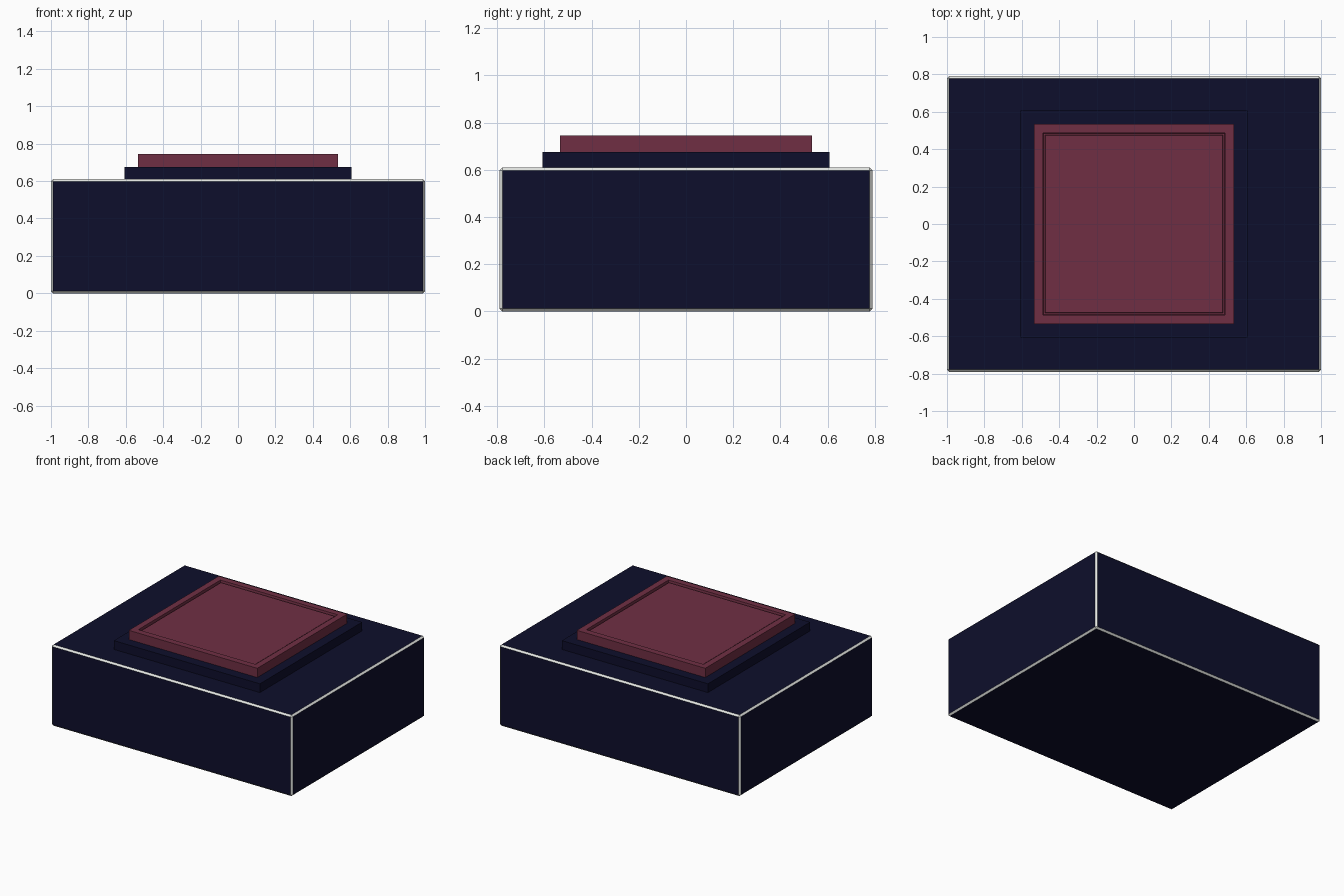
import bpy, bmesh

if "Cube" in bpy.data.objects:
    bpy.data.objects.remove(bpy.data.objects["Cube"])


def material(name, rgb):
    m = bpy.data.materials.new(name)
    m.diffuse_color = (*rgb, 1)
    m.use_nodes = True
    m.node_tree.nodes["Principled BSDF"].inputs["Base Color"].default_value = m.diffuse_color
    return m


navy = material("navy", (0.0042, 0.0045, 0.025))
trim = material("pale_trim", (0.78, 0.80, 0.77))
wine = material("wine_red", (0.16, 0.028, 0.057))


def finish(name, bm, mats):
    bmesh.ops.recalc_face_normals(bm, faces=bm.faces)
    me = bpy.data.meshes.new(name)
    bm.to_mesh(me)
    bm.free()
    for m in mats:
        me.materials.append(m)
    ob = bpy.data.objects.new(name, me)
    bpy.context.collection.objects.link(ob)
    return ob


def trimmed_box(name, hx, hy, z0, z1, bevel, top_only=False):
    """Navy box whose chamfered edges are pale trim."""
    bm = bmesh.new()
    bmesh.ops.create_cube(bm, size=2)
    for v in bm.verts:
        v.co = (v.co.x * hx, v.co.y * hy, z1 if v.co.z > 0 else z0)
    edges = [e for e in bm.edges
             if not top_only or all(v.co.z == z1 for v in e.verts)]
    bmesh.ops.bevel(bm, geom=edges, offset=bevel, offset_type='OFFSET',
                    segments=1, profile=0.5, affect='EDGES', material=1)
    return finish(name, bm, [navy, trim])


def square_rings(name, rings, mat):
    """Stack of square rings (half width, height), closed at both ends."""
    bm = bmesh.new()
    loops = [[bm.verts.new((sx * r, sy * r, z))
              for sx, sy in ((-1, -1), (1, -1), (1, 1), (-1, 1))]
             for r, z in rings]
    for a, b in zip(loops, loops[1:]):
        for i in range(4):
            j = (i + 1) % 4
            bm.faces.new((a[i], a[j], b[j], b[i]))
    bm.faces.new(loops[0][::-1])
    bm.faces.new(loops[-1])
    return finish(name, bm, [mat])


# large base with trimmed edges
trimmed_box("base_box", 1.0, 0.79, 0.0, 0.61, 0.012)

# low raised step with a trimmed upper edge
trimmed_box("raised_step", 0.607, 0.607, 0.608, 0.676, 0.012, top_only=True)

# red button pad: rim, narrow groove and inner panel
square_rings("button_pad", [(0.534, 0.674), (0.534, 0.745), (0.487, 0.745),
                            (0.483, 0.72), (0.477, 0.72), (0.473, 0.735)], wine)
